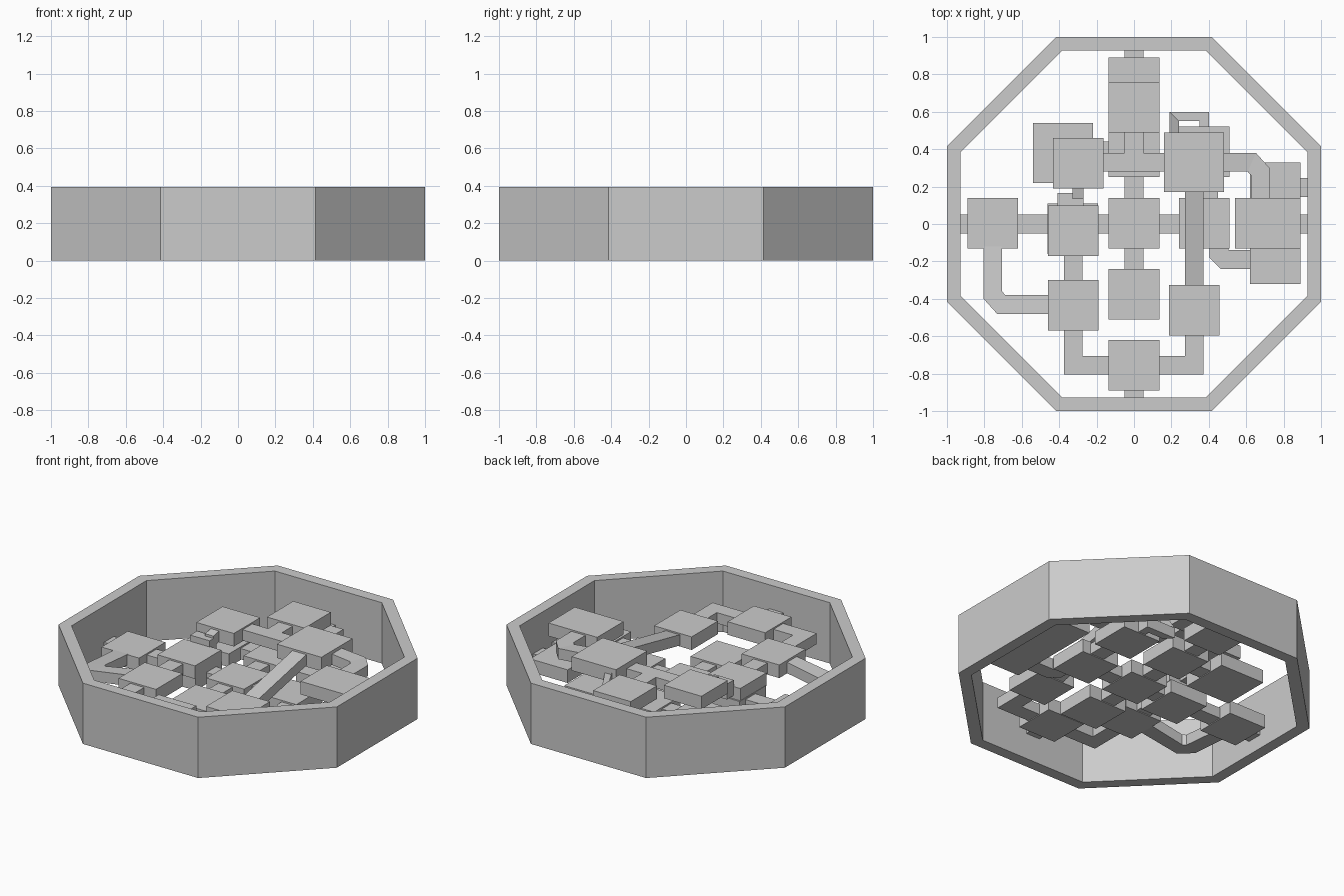
import bpy, bmesh, math
from mathutils import Vector

if "Cube" in bpy.data.objects:
    bpy.data.objects.remove(bpy.data.objects["Cube"])


def finish(name, bm):
    bmesh.ops.recalc_face_normals(bm, faces=bm.faces)
    me = bpy.data.meshes.new(name)
    bm.to_mesh(me)
    bm.free()
    ob = bpy.data.objects.new(name, me)
    bpy.context.collection.objects.link(ob)
    return ob


def room(name, x, y, sx, sy, z0, z1):
    """Box room given by its centre, plan size and floor / roof heights."""
    bm = bmesh.new()
    bmesh.ops.create_cube(bm, size=1)
    for v in bm.verts:
        v.co = (x + v.co.x * sx, y + v.co.y * sy, (z0 + z1) / 2 + v.co.z * (z1 - z0))
    return finish(name, bm)


def corridor(name, path, h=0.07, w=0.1):
    """Rectangular duct with mitred corners; path points are (x, y, floor z)."""
    pts = [Vector(p) for p in path]
    dirs = [(b - a).to_2d().normalized() for a, b in zip(pts, pts[1:])]
    bm = bmesh.new()
    rings = []
    for i, p in enumerate(pts):
        d0, d1 = dirs[max(i - 1, 0)], dirs[min(i, len(dirs) - 1)]
        t = (d0 + d1).normalized()
        n = Vector((-t.y, t.x)) * (w / 2 / t.dot(d1))
        rings.append([bm.verts.new((p.x + s * n.x, p.y + s * n.y, p.z + dz))
                      for s, dz in ((-1, 0), (1, 0), (1, h), (-1, h))])
    for a, b in zip(rings, rings[1:]):
        for j in range(4):
            k = (j + 1) % 4
            bm.faces.new((a[j], a[k], b[k], b[j]))
    bm.faces.new(rings[0])
    bm.faces.new(rings[-1])
    return finish(name, bm)


# Octagonal outer wall
H = 0.395
bm = bmesh.new()
wall = []
for i in range(8):
    a = math.radians(22.5 + 45 * i)
    wall.append([bm.verts.new((ap / math.cos(math.pi / 8) * math.cos(a),
                               ap / math.cos(math.pi / 8) * math.sin(a), z))
                 for ap, z in ((1, 0), (1, H), (0.927, H), (0.927, 0))])
for i in range(8):
    a, b = wall[i], wall[(i + 1) % 8]
    for j in range(4):
        k = (j + 1) % 4
        bm.faces.new((a[j], b[j], b[k], a[k]))
finish("outer_wall", bm)

S = 0.27
LOW, MID, TOP = (0.085, 0.17), (0.165, 0.25), (0.245, 0.33)

# Rooms on the lower level
for i, (x, y) in enumerate([(-0.755, 0.005), (0, 0.005), (0, -0.375), (0.375, 0.005),
                            (0, 0.755), (0, 0.385), (0.375, 0.385), (-0.328, -0.025),
                            (0.755, 0.195), (0.755, 0.005), (0.755, -0.185)]):
    room(f"lower_room_{i}", x, y, S, S, *LOW)
room("lower_large_room", -0.38, 0.38, 0.32, 0.32, *LOW)

# Rooms on the middle level
for i, (x, y) in enumerate([(-0.325, -0.035), (-0.325, -0.435), (0, -0.755), (0.322, -0.46)]):
    room(f"middle_room_{i}", x, y, S, S, *MID)

# Rooms on the upper level
for i, (x, y) in enumerate([(-0.298, 0.325), (0, 0.625)]):
    room(f"upper_room_{i}", x, y, S, S, *TOP)
room("upper_east_room", 0.715, 0.005, 0.35, S, *TOP)
room("upper_large_room", 0.32, 0.33, 0.32, 0.32, 0.265, 0.355)

# Entrances through the wall and straight lower corridors
c = 0.09
for i, (a, b) in enumerate([((-0.935, 0), (-0.88, 0)), ((0.88, 0), (0.935, 0)),
                            ((0, 0.88), (0, 0.935)), ((0.88, 0.195), (0.935, 0.195)),
                            ((-0.64, 0), (-0.45, 0)), ((-0.2, 0), (-0.12, 0)),
                            ((0.12, 0), (0.25, 0)), ((0, 0.13), (0, 0.26)),
                            ((0, -0.12), (0, -0.25)), ((0, 0.51), (0, 0.63)),
                            ((-0.23, 0.39), (-0.12, 0.39)), ((0.4, 0.13), (0.4, 0.26)),
                            ((0, -0.935), (0, -0.88))]):
    z = 0.17 if i == 12 else c
    corridor(f"passage_{i}", [(*a, z), (*b, z)])

# Lower bent corridors
corridor("west_bend", [(-0.755, -0.12, 0.1), (-0.755, -0.38, 0.12), (-0.71, -0.43, 0.125),
                       (-0.44, -0.43, 0.17)])
corridor("east_bend", [(0.455, -0.12, c), (0.455, -0.16, c), (0.485, -0.19, c), (0.63, -0.19, c)])
corridor("north_east_loop", [(0.375, 0.51, c), (0.375, 0.575, c), (0.215, 0.575, c),
                             (0.215, 0.48, 0.27)], w=0.05)

# Middle corridors
m = 0.17
corridor("middle_link", [(-0.325, -0.16, m), (-0.325, -0.31, m)])
corridor("south_west_corner", [(-0.325, -0.56, m), (-0.325, -0.755, m), (-0.13, -0.755, m)])
corridor("south_east_corner", [(0.12, -0.755, m), (0.322, -0.755, m), (0.322, -0.59, m)])

# Upper corridors and ramps
u = 0.25
corridor("upper_cross_link", [(-0.17, 0.33, u), (0.17, 0.33, u)])
corridor("upper_north_link", [(0, 0.37, u), (0, 0.5, u)])
corridor("upper_east_bend", [(0.47, 0.33, 0.265), (0.63, 0.33, u), (0.675, 0.28, u),
                             (0.675, 0.13, u)])
corridor("ramp", [(0.322, 0.18, 0.275), (0.322, -0.33, m)])
corridor("west_step", [(-0.3, 0.2, u), (-0.3, 0.135, 0.235)], w=0.06)
room("west_step_landing", -0.34, 0.13, 0.14, 0.07, 0.19, 0.29)
